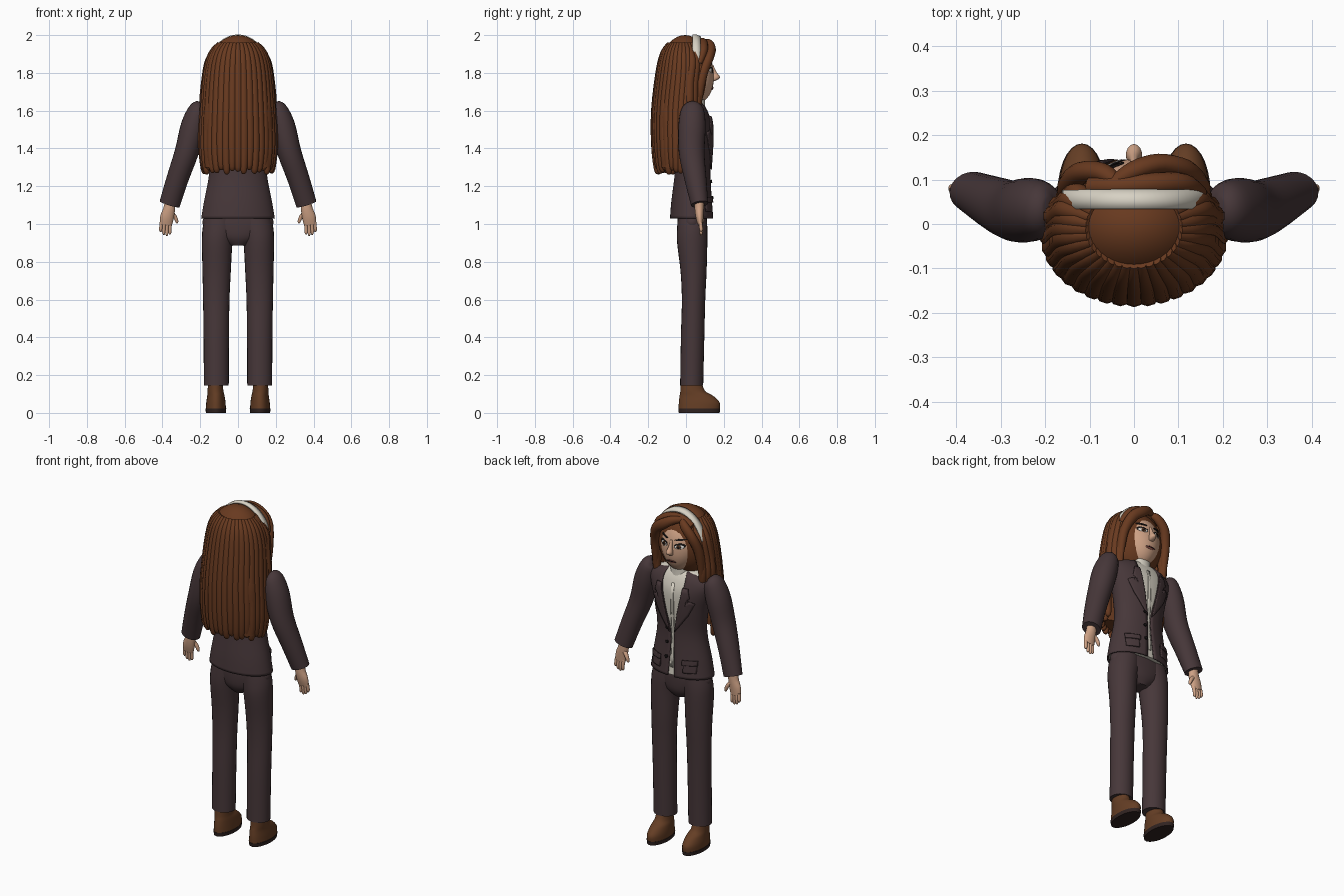
import bpy, bmesh, math
from math import sin, cos, pi, radians
from mathutils import Vector
from mathutils.bvhtree import BVHTree

if "Cube" in bpy.data.objects:
    bpy.data.objects.remove(bpy.data.objects["Cube"])


def material(name, r, g, b):
    m = bpy.data.materials.new(name)
    m.use_nodes = True
    m.diffuse_color = (r, g, b, 1)
    m.node_tree.nodes["Principled BSDF"].inputs["Base Color"].default_value = (r, g, b, 1)
    return m


CLOTH = material("dark plum cloth", .062, .038, .041)
HAIR = material("chestnut hair", .14, .042, .014)
LEATHER = material("brown leather", .13, .048, .018)
SOLE = material("dark sole", .03, .017, .015)
SKIN = material("skin", .62, .36, .235)
CREAM = material("cream", .68, .64, .55)
BLACK = material("black", .01, .008, .008)
WHITE = material("eye white", .8, .78, .74)
LIP = material("lip", .3, .09, .07)


def add_object(name, bm, mat):
    me = bpy.data.meshes.new(name)
    bm.to_mesh(me)
    bm.free()
    me.materials.append(mat)
    ob = bpy.data.objects.new(name, me)
    bpy.context.collection.objects.link(ob)
    return ob


def solidify(ob, thickness, offset):
    mod = ob.modifiers.new("Thickness", "SOLIDIFY")
    mod.thickness, mod.offset = thickness, offset


def spline(rows, steps):
    """Smooth interpolation through rows of numbers."""
    out = []
    for i in range(len(rows) - 1):
        a, b = rows[max(i - 1, 0)], rows[i]
        c, d = rows[i + 1], rows[min(i + 2, len(rows) - 1)]
        for k in range(steps):
            t = k / steps
            out.append([q + t / 2 * (r - p + t * (2 * p - 5 * q + 4 * r - s + t * (3 * (q - r) + s - p)))
                        for p, q, r, s in zip(a, b, c, d)])
    return out + [list(rows[-1])]


def tube(name, rows, mat, flat=False, steps=4, sides=20, gap=False):
    """Loft ellipses (x, y, z, width, depth[, front gap]) along a path."""
    rows = spline(rows, steps)
    bm = bmesh.new()
    rings = []
    for i, row in enumerate(rows):
        p = Vector(row[:3])
        t = Vector((0, 0, 1))
        if not flat:
            t = (Vector(rows[min(i + 1, len(rows) - 1)][:3]) - Vector(rows[max(i - 1, 0)][:3])).normalized()
        u = Vector((0, 1, 0)).cross(t).normalized()
        v = t.cross(u)
        g = math.asin(min(row[5] / row[3], 1)) if gap else 0
        span = (2 * pi - 2 * g) / (sides - 1 if gap else sides)
        angles = [pi / 2 + g + span * k for k in range(sides)]
        rings.append([bm.verts.new(p + u * row[3] * cos(a) + v * row[4] * sin(a)) for a in angles])
    for r, s in zip(rings, rings[1:]):
        for k in range(sides - 1 if gap else sides):
            n = (k + 1) % sides
            bm.faces.new((r[k], r[n], s[n], s[k]))
    if not gap:
        bm.faces.new(rings[0][::-1])
        bm.faces.new(rings[-1])
        bmesh.ops.recalc_face_normals(bm, faces=bm.faces)
    return add_object(name, bm, mat)


def ball(name, centre, radii, mat):
    bm = bmesh.new()
    bmesh.ops.create_uvsphere(bm, u_segments=32, v_segments=20, radius=1)
    for v in bm.verts:
        v.co = Vector([c + r * q for c, r, q in zip(centre, radii, v.co)])
    return add_object(name, bm, mat)


def surface(ob):
    me = ob.data
    return BVHTree.FromPolygons([v.co for v in me.vertices], [p.vertices[:] for p in me.polygons])


def patch(name, tree, outline, lift, thick, mat):
    """Plate with an (x, z) outline laid over the front of a surface."""
    pts = []
    for a, b in zip(outline, outline[1:] + outline[:1]):
        pts += [Vector(a).lerp(Vector(b), k / 3) for k in range(3)]
    mid = sum(pts, Vector((0, 0))) / len(pts)

    def place(q):
        hit = tree.ray_cast(Vector((q.x, 1, q.y)), Vector((0, -1, 0)))[0]
        return (q.x, (hit.y if hit else .1) + lift, q.y)

    bm = bmesh.new()
    centre = bm.verts.new(place(mid))
    rings = [[bm.verts.new(place(mid.lerp(q, k / 4))) for q in pts] for k in range(1, 5)]
    n = len(pts)
    for k in range(n):
        j = (k + 1) % n
        bm.faces.new((centre, rings[0][k], rings[0][j]))
        for r, s in zip(rings, rings[1:]):
            bm.faces.new((r[k], s[k], s[j], r[j]))
    bm.normal_update()
    if sum(f.normal.y for f in bm.faces) < 0:
        bmesh.ops.reverse_faces(bm, faces=bm.faces)
    solidify(add_object(name, bm, mat), thick, 1)


def oval(x, z, rx, rz, tilt=0):
    return [(x + rx * cos(a) - tilt * rz * sin(a), z + rz * sin(a) + tilt * rx * cos(a))
            for a in [2 * pi * k / 12 for k in range(12)]]


def box(x, z, w, h):
    return [(x - w, z - h), (x + w, z - h), (x + w, z + h), (x - w, z + h)]


# Jacket, open at the front, over a blouse
torso = [(0, .03, 1.03, .195, .115, .022), (0, .03, 1.12, .18, .108, .016),
         (0, .035, 1.28, .152, .094, .012), (0, .04, 1.42, .165, .1, .042),
         (0, .042, 1.52, .188, .1, .062), (0, .036, 1.58, .198, .092, .072),
         (0, .033, 1.62, .165, .077, .07), (0, .035, 1.645, .08, .058, .06)]
jacket = tube("jacket", torso, CLOTH, flat=True, sides=48, gap=True)
solidify(jacket, .007, -1)
blouse = tube("blouse", [(x, y, z + .005, w - .012, d - .012) for x, y, z, w, d, g in torso],
              CREAM, flat=True, sides=40)
chest = surface(blouse)
tube("blouse_collar", [(0, .045, 1.6, .066, .058), (0, .046, 1.64, .06, .055), (0, .048, 1.685, .058, .053)],
     CREAM, flat=True, sides=28)
patch("blouse_placket", chest, box(0, 1.33, .008, .25), .001, .004, CREAM)
for k in range(3):
    patch("jacket_button", chest, oval(.032, 1.14 + .085 * k, .009, .009), .014, .007, BLACK)

# Hips
tube("trouser_hips", [(0, .033, .885, .045, .05), (0, .033, .93, .13, .074),
                      (0, .033, 1, .187, .079), (0, .033, 1.06, .168, .075)], CLOTH, flat=True, sides=32)

for s, side in ((1, "left"), (-1, "right")):
    def limb(part, rows, mat, **kw):
        return tube(side + "_" + part, [(r[0] * s, *r[1:]) for r in rows], mat, **kw)

    # Lapels and pockets
    lapel = [(.014, 1.29), (.038, 1.41), (.062, 1.52), (.07, 1.57), (.1, 1.57), (.112, 1.515),
             (.1, 1.5), (.135, 1.485), (.1, 1.41), (.055, 1.345)]
    patch(side + "_lapel", chest, [(x * s, z) for x, z in lapel], .014, .007, CLOTH)
    patch(side + "_pocket", chest, box(.108 * s, 1.1, .034, .033), .013, .008, CLOTH)
    patch(side + "_pocket_flap", chest, box(.108 * s, 1.128, .038, .014), .02, .007, CLOTH)

    # Trouser leg and shoe
    limb("trouser_leg", [(.115, .03, .145, .066, .061), (.115, .035, .4, .067, .062),
                         (.115, .04, .6, .07, .062), (.113, .04, .75, .075, .069),
                         (.11, .033, .9, .081, .08), (.1, .033, .98, .087, .08),
                         (.09, .033, 1.05, .08, .075)], CLOTH, flat=True, sides=24)
    limb("shoe_sole", [(.117, .07, 0, .053, .108), (.117, .07, .022, .055, .111)], SOLE, flat=True, sides=28)
    limb("shoe", [(.117, .07, .02, .053, .109), (.117, .07, .055, .051, .108), (.117, .055, .09, .046, .089),
                  (.119, .036, .115, .042, .066), (.12, .027, .16, .039, .055)], LEATHER, flat=True, sides=28)

    # Sleeve and hand
    limb("sleeve", [(.19, .035, 1.632, .02, .025), (.207, .035, 1.61, .05, .058), (.235, .032, 1.52, .067, .072),
                    (.272, .03, 1.38, .063, .068), (.32, .05, 1.24, .058, .058),
                    (.362, .072, 1.105, .055, .046)], CLOTH, sides=24)
    limb("palm", [(.358, .07, 1.13, .028, .024), (.364, .07, 1.08, .031, .024),
                  (.376, .072, 1.035, .036, .02), (.382, .076, .995, .032, .013)], SKIN)
    for k, drop in enumerate((.945, .938, .943, .958)):
        x = .358 + .016 * k
        limb("finger", [(x, .076, 1.01, .009, .01), (x + .003, .08, .975, .009, .01),
                        (x + .003, .08, drop + .008, .008, .008), (x + .003, .079, drop, .003, .003)],
             SKIN, steps=2, sides=10)
    limb("thumb", [(.355, .076, 1.065, .012, .013), (.335, .084, 1.04, .011, .012),
                   (.324, .086, 1.015, .009, .009), (.322, .086, 1.004, .004, .004)], SKIN, steps=2, sides=10)

# Head with a tapered jaw
head = ball("head", (0, .03, 1.79), (.122, .116, .155), SKIN)
for v in head.data.vertices:
    low = max(0, 1.79 - v.co.z)
    v.co.x *= 1 - 1.2 * low
    v.co.y += .1 * low
face = surface(head)
tube("nose", [(0, .135, 1.845, .007, .008), (0, .147, 1.805, .011, .014), (0, .156, 1.778, .018, .024),
              (0, .148, 1.762, .016, .016), (0, .135, 1.754, .008, .006)], SKIN, flat=True, sides=14)
patch("mouth", face, oval(0, 1.717, .03, .008), .001, .003, LIP)
patch("mouth_line", face, oval(0, 1.719, .032, .002), .004, .002, BLACK)
for s in (1, -1):
    patch("eyelash", face, oval(.05 * s, 1.817, .03, .015, .15 * s), .001, .001, BLACK)
    patch("eye_white", face, oval(.05 * s, 1.812, .025, .012, .1 * s), .003, .001, WHITE)
    patch("iris", face, oval(.048 * s, 1.812, .012, .012), .005, .001, LEATHER)
    patch("pupil", face, oval(.048 * s, 1.812, .007, .007), .007, .001, BLACK)
    patch("eyebrow", face, oval(.052 * s, 1.852, .03, .005, .15 * s), .001, .004, BLACK)

# Hair cap and the mass of hair behind
ball("hair_cap", (0, -.005, 1.8), (.165, .137, .2), HAIR)
tube("hair_back", [(0, -.03, 1.85, .155, .1), (0, -.055, 1.72, .165, .095), (0, -.09, 1.6, .18, .07),
                   (0, -.09, 1.45, .185, .068), (0, -.09, 1.3, .175, .062)], HAIR, flat=True, sides=32)

# Long strands fanned around the sides and back
fall = [(1.955, .1, .08, -.01, .012), (1.9, .138, .111, -.006, .021), (1.8, .164, .132, -.006, .024),
        (1.6, .179, .138, -.021, .026), (1.42, .188, .138, -.022, .025), (1.3, .18, .131, -.022, .019),
        (1.275, .176, .128, -.022, .006)]
COUNT = 27
for i in range(COUNT):
    a = radians(-216 + 252 * i / (COUNT - 1))
    front = sin(a) > .15
    length = .52 if front else 1 + .02 * sin(i * 2.4)
    rows = []
    for z, rx, ry, cy, r in fall:
        z = 1.9 - (1.9 - z) * length if z < 1.9 else z
        rows.append((rx * cos(a), cy + ry * sin(a), z, r, r))
    tube("hair_strand", rows, HAIR, sides=10, steps=3)

# Swept fringe from an off-centre parting
for name, rows in (
        ("left_fringe", [(-.05, .09, 1.96, .014, .014), (0, .12, 1.955, .024, .022), (.055, .135, 1.925, .03, .023),
                         (.11, .122, 1.88, .03, .025), (.142, .09, 1.8, .026, .026), (.15, .07, 1.7, .022, .024),
                         (.15, .07, 1.6, .008, .008)]),
        ("right_fringe", [(-.035, .09, 1.96, .014, .014), (-.07, .115, 1.935, .026, .022),
                          (-.118, .115, 1.88, .028, .025), (-.144, .09, 1.8, .026, .026),
                          (-.15, .07, 1.7, .022, .024), (-.15, .07, 1.6, .008, .008)]),
        ("top_fringe", [(-.1, .085, 1.93, .02, .02), (-.04, .085, 1.955, .026, .025),
                        (.04, .09, 1.955, .026, .025), (.11, .09, 1.915, .024, .024), (.15, .07, 1.85, .015, .015)])):
    tube(name, rows, HAIR, sides=14)

# Headband
bm = bmesh.new()
arc = [radians(16 + 148 * k / 32) for k in range(33)]
edges = [[bm.verts.new((.162 * cos(a), y, 1.798 + rz * sin(a))) for a in arc]
         for y, rz in ((.034, .199), (.055, .199), (.076, .19))]
for r, q in zip(edges, edges[1:]):
    for k in range(len(arc) - 1):
        bm.faces.new((r[k], q[k], q[k + 1], r[k + 1]))
solidify(add_object("headband", bm, CREAM), .012, 0)

# Smooth shading with crisp hems
bpy.ops.object.select_all(action="DESELECT")
for ob in bpy.context.collection.objects:
    if ob.type == "MESH":
        ob.select_set(True)
        bpy.context.view_layer.objects.active = ob
bpy.ops.object.shade_smooth_by_angle(angle=radians(42))
